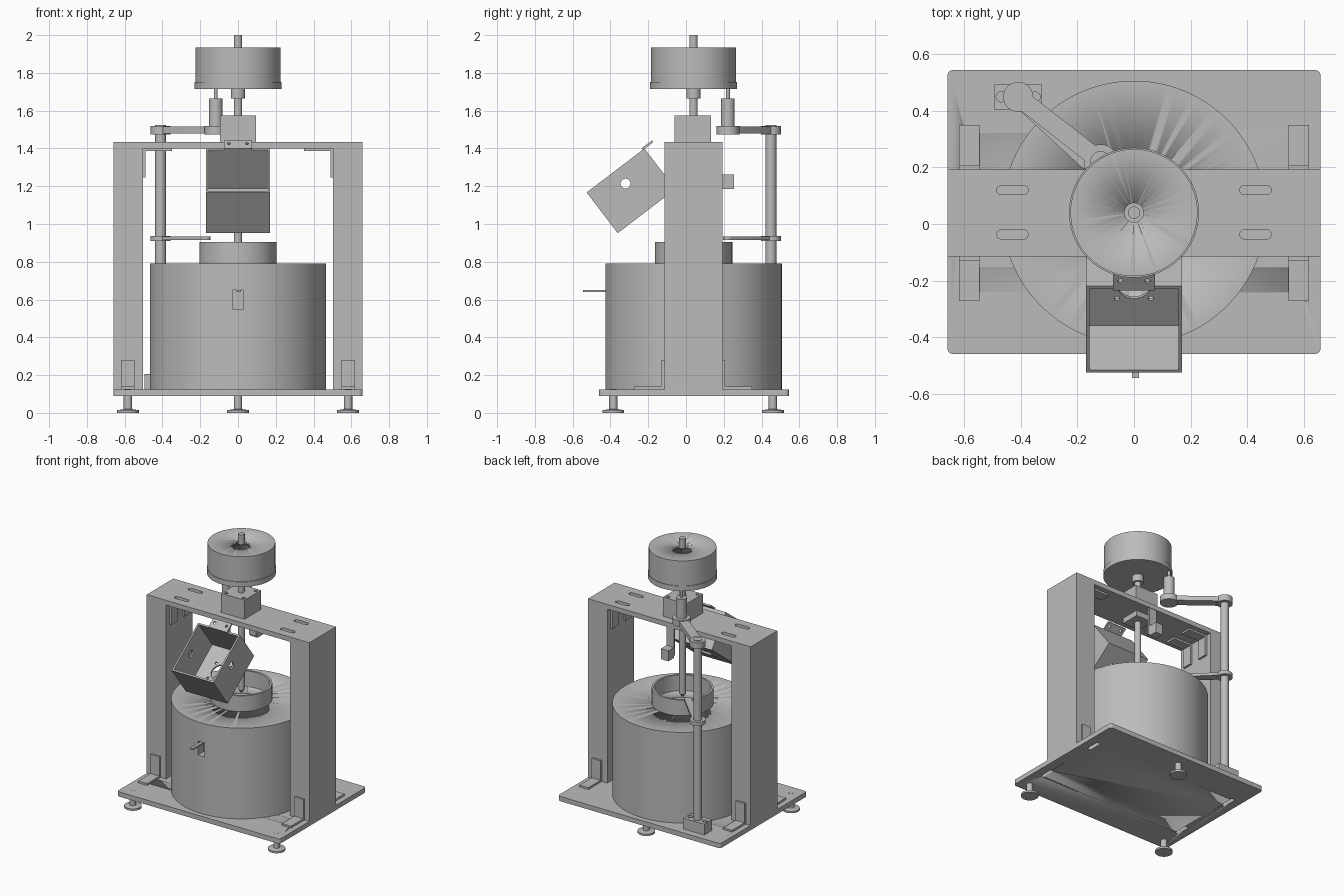
import bpy, bmesh
from math import pi, sin, cos, atan2, hypot, radians
from mathutils import Matrix, Vector

if "Cube" in bpy.data.objects:
    bpy.data.objects.remove(bpy.data.objects["Cube"])

grey = bpy.data.materials.new("machine grey")
grey.use_nodes = True
GREY = (0.5, 0.5, 0.5, 1)
grey.diffuse_color = GREY
grey.node_tree.nodes["Principled BSDF"].inputs["Base Color"].default_value = GREY


def finish(name, bm, mat=None):
    bmesh.ops.recalc_face_normals(bm, faces=bm.faces)
    mesh = bpy.data.meshes.new(name)
    bm.to_mesh(mesh)
    bm.free()
    if mat:
        mesh.transform(mat)
    mesh.materials.append(grey)
    ob = bpy.data.objects.new(name, mesh)
    bpy.context.collection.objects.link(ob)
    return ob


def smooth(ob):
    bpy.ops.object.select_all(action="DESELECT")
    ob.select_set(True)
    bpy.context.view_layer.objects.active = ob
    bpy.ops.object.shade_smooth_by_angle(angle=radians(30))
    return ob


def box(name, x, y, z, mat=None):
    bm = bmesh.new()
    bmesh.ops.create_cube(bm, size=1)
    for v in bm.verts:
        v.co = [lo + (c + 0.5) * (hi - lo) for c, (lo, hi) in zip(v.co, (x, y, z))]
    return finish(name, bm, mat)


def lathe(name, centre, profile, n=64, closed=False):
    """Spin (radius, z) points around a vertical axis."""
    bm = bmesh.new()
    vs = [bm.verts.new((r, 0, z)) for r, z in profile]
    edges = [bm.edges.new(p) for p in zip(vs, vs[1:])]
    if closed:
        edges.append(bm.edges.new((vs[-1], vs[0])))
    bmesh.ops.spin(bm, geom=vs + edges, axis=(0, 0, 1), cent=(0, 0, 0),
                   angle=2 * pi, steps=n, use_merge=True)
    bmesh.ops.remove_doubles(bm, verts=bm.verts, dist=1e-5)
    return smooth(finish(name, bm, Matrix.Translation((*centre, 0))))


def rod(name, centre, r, z0, z1, n=32):
    return lathe(name, centre, [(0, z0), (r, z0), (r, z1), (0, z1)], n)


def arcs(name, corners, z0, z1, mat=None, n=10):
    """Prism whose outline joins arcs (x, y, radius, start, end)."""
    bm = bmesh.new()
    vs = [bm.verts.new((x + r * cos(a + (b - a) * i / n), y + r * sin(a + (b - a) * i / n), z0))
          for x, y, r, a, b in corners for i in range(n + 1)]
    face = bm.faces.new(vs)
    top = bmesh.ops.extrude_face_region(bm, geom=[face])["geom"]
    bmesh.ops.translate(bm, vec=(0, 0, z1 - z0),
                        verts=[v for v in top if isinstance(v, bmesh.types.BMVert)])
    return smooth(finish(name, bm, mat))


def link_bar(name, a, b, ra, rb, z0, z1):
    t = atan2(b[1] - a[1], b[0] - a[0])
    return arcs(name, [(*a, ra, t + pi / 2, t + 3 * pi / 2), (*b, rb, t - pi / 2, t + pi / 2)], z0, z1)


def cut(ob, cutters):
    for c in cutters:
        c.hide_render = True
        m = ob.modifiers.new("cut", "BOOLEAN")
        m.operation, m.solver, m.object = "DIFFERENCE", "EXACT", c
    bpy.ops.object.select_all(action="DESELECT")
    ob.select_set(True)
    bpy.context.view_layer.objects.active = ob
    for m in list(ob.modifiers):
        if m.type == "BOOLEAN":
            bpy.ops.object.modifier_apply(modifier=m.name)
    for c in cutters:
        bpy.data.objects.remove(c)


AXIS = (0, 0.04)
POST = (-0.41, 0.45)
MOTOR = (-0.118, 0.222)
SIDES = ((1, "left"), (-1, "right"))

# Base plate with rounded corners, slots and mounting holes
base = arcs("base_plate", [(sx * 0.64, y, 0.02, a, a + pi / 2) for sx, y, a in
            ((1, 0.525, 0), (-1, 0.525, pi / 2), (-1, -0.44, pi), (1, -0.44, 1.5 * pi))], 0.09, 0.125)
cut(base, [link_bar("slot", (s * 0.583, y - 0.04), (s * 0.583, y + 0.04), 0.015, 0.015, 0, 0.2)
           for s, _ in SIDES for y in (0.28, -0.2)])

# Levelling feet
for name, p in (("left", (0.583, -0.385)), ("right", (-0.583, -0.385)), ("back", (0, 0.46))):
    lathe("foot_" + name, p, [(0, 0), (0.058, 0), (0.058, 0.014), (0.022, 0.02),
                              (0.022, 0.09), (0.017, 0.09), (0.017, 0.127), (0, 0.127)], 32)

# Frame columns with angle brackets at top and bottom
for s, side in SIDES:
    def sbox(name, x, y, z):
        return box(name + "_" + side, sorted((s * x[0], s * x[1])), y, z)
    sbox("column", (0.503, 0.66), (-0.115, 0.193), (0.125, 1.4))
    for yw, d, end in ((0.193, 1, "back"), (-0.115, -1, "front")):
        sbox("base_bracket_upright_" + end, (0.547, 0.62), sorted((yw, yw + d * 0.014)), (0.125, 0.28))
        sbox("base_bracket_foot_" + end, (0.547, 0.62), sorted((yw, yw + d * 0.157)), (0.125, 0.139))
    for y in (0.117, -0.037):
        sbox("beam_bracket_upright", (0.489, 0.503), (y - 0.037, y + 0.037), (1.245, 1.4))
        sbox("beam_bracket_arm", (0.35, 0.503), (y - 0.037, y + 0.037), (1.386, 1.4))

# Cross beam with adjustment slots
beam = box("cross_beam", (-0.66, 0.66), (-0.115, 0.193), (1.4, 1.435))
cut(beam, [link_bar("slot", (s * 0.43 - 0.04, y), (s * 0.43 + 0.04, y), 0.016, 0.016, 1.39, 1.5)
           for s, _ in SIDES for y in (0.12, -0.037)])

# Drum with open collar and discharge slot
drum = lathe("drum", AXIS, [(0, 0.125), (0.467, 0.125), (0.467, 0.79), (0, 0.79)], 96)
cut(drum, [box("slot", (-0.027, 0.027), (-0.6, -0.36), (0.547, 0.65)),
           rod("mouth", AXIS, 0.19, 0.74, 0.9, 64)])
lathe("drum_collar", AXIS, [(0.205, 0.79), (0.205, 0.905), (0.19, 0.905), (0.19, 0.79)], 64, True)
box("discharge_lever", (-0.007, 0.017), (-0.545, -0.36), (0.64, 0.65))

# Main shaft, bearing housing and top pulley
lathe("main_shaft", AXIS, [(0, 0.83), (0.022, 0.86), (0.022, 2), (0, 2)], 32)
housing = box("bearing_housing", (-0.095, 0.095), (-0.06, 0.132), (1.435, 1.575))
cut(housing, [rod("bolt_hole", (sx * 0.07, 0.036 + sy * 0.07), 0.012, 1.52, 1.6, 16)
              for sx in (1, -1) for sy in (1, -1)])
box("lower_bearing", (-0.07, 0.07), (-0.03, 0.11), (1.36, 1.4))
rod("pulley_hub", AXIS, 0.038, 1.665, 1.72)
pulley = lathe("pulley", AXIS, [(0, 1.715), (0.23, 1.715), (0.23, 1.752), (0.225, 1.752),
                                (0.225, 1.935), (0, 1.935)], 96)
cut(pulley, [lathe("bore", AXIS, [(0.022, 1.9), (0.034, 1.9), (0.034, 1.97), (0.022, 1.97)], 32, True)])

# Sensor hanging under the beam
box("sensor_strip", (-0.035, 0.025), (0.175, 0.19), (1.2, 1.4))
box("sensor_block", (-0.035, 0.025), (0.19, 0.255), (1.185, 1.262))

# Swing post with its clamp block
clamp = box("post_clamp", (-0.494, -0.325), (0.405, 0.494), (0.125, 0.205))
cut(clamp, [rod("bolt_hole", (POST[0] + d, POST[1]), 0.018, 0.15, 0.25, 16) for d in (-0.06, 0.06)])
rod("swing_post", POST, 0.029, 0.125, 1.525)

# Upper arm carrying the small drive, and lower scraper arm
rod("upper_arm_clamp", POST, 0.053, 1.475, 1.52)
link_bar("upper_arm", POST, MOTOR, 0.033, 0.033, 1.48, 1.515)
rod("drive_seat", MOTOR, 0.06, 1.475, 1.52)
rod("drive_body", MOTOR, 0.036, 1.52, 1.665)
rod("drive_pin", MOTOR, 0.01, 1.665, 1.72, 16)
rod("lower_arm_clamp", POST, 0.053, 0.91, 0.937)
link_bar("lower_arm", POST, (-0.17, 0.22), 0.032, 0.025, 0.914, 0.934)

# Tilted feed hopper: local y runs up the rim, local z out of the mouth
LOW, HIGH = Vector((0, -0.526, 1.167)), Vector((0, -0.22, 1.4))
tilt = atan2(HIGH.z - LOW.z, HIGH.y - LOW.y)
length = hypot(HIGH.y - LOW.y, HIGH.z - LOW.z)
frame = Matrix.Translation(LOW) @ Matrix.Rotation(tilt, 4, "X")
depth, wall = 0.271, 0.012
hopper = box("feed_hopper", (-0.17, 0.17), (0, length), (-depth, 0), frame)
cavity = box("cavity", (wall - 0.17, 0.17 - wall), (wall, length - wall), (wall - depth, 0.1), frame)
full = (0, 2 * pi * 31 / 32)
floor_holes = [arcs("hole", [(x, length / 2 + y, r, *full)], -depth - 0.05, -depth + 0.05, frame, 31)
               for x, y, r in [(0, 0, 0.06)] + [(sx * 0.06, sy * 0.06, 0.009)
                                               for sx in (1, -1) for sy in (1, -1)]]
side_hole = arcs("hole", [(0, 0, 0.026, *full)], -0.3, 0.3,
                 Matrix.Translation((0, -0.32, 1.214)) @ Matrix.Rotation(pi / 2, 4, "Y"), 31)
cut(hopper, [cavity, side_hole] + floor_holes)
smooth(hopper)

# Hopper hanger tab
tab = box("hopper_tab", (-0.075, 0.075), (length - 0.012, length + 0.058), (-0.002, 0.01), frame)
cut(tab, [arcs("hole", [(x, length + 0.03, 0.009, *full)], -0.05, 0.05, frame, 31) for x in (-0.048, 0.048)])
